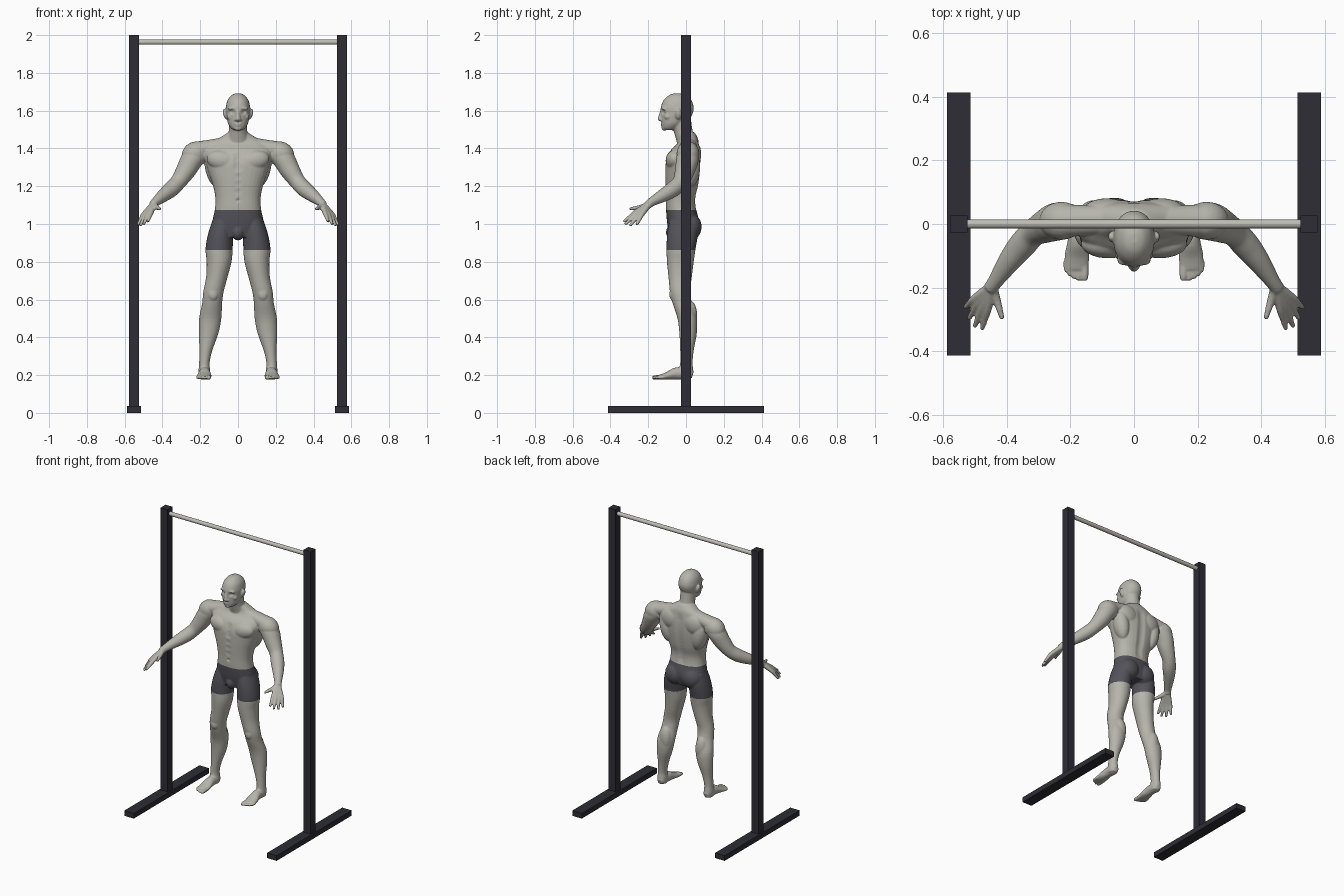
import bpy, bmesh, math
from mathutils import Vector, Matrix, kdtree

cube = bpy.data.objects.get("Cube")
if cube:
    bpy.data.objects.remove(cube, do_unlink=True)


def material(name, rgb):
    m = bpy.data.materials.new(name)
    m.use_nodes = True
    m.diffuse_color = (*rgb, 1)
    m.node_tree.nodes["Principled BSDF"].inputs["Base Color"].default_value = (*rgb, 1)
    return m


SKIN = material("pale skin", (0.47, 0.46, 0.41))
SHORTS = material("dark grey shorts", (0.085, 0.085, 0.1))
FRAME = material("black frame", (0.026, 0.026, 0.036))
STEEL = material("light steel", (0.52, 0.51, 0.46))
BOTH = (1, -1)


def add_object(name, bm, mat):
    bmesh.ops.recalc_face_normals(bm, faces=bm.faces)
    mesh = bpy.data.meshes.new(name)
    bm.to_mesh(mesh)
    bm.free()
    mesh.materials.append(mat)
    ob = bpy.data.objects.new(name, mesh)
    bpy.context.collection.objects.link(ob)
    return ob


def box(name, centre, size):
    bm = bmesh.new()
    bmesh.ops.create_cube(bm, size=1, matrix=Matrix.Translation(centre) @ Matrix.Diagonal((*size, 1)))
    return add_object(name, bm, FRAME)


def refine(rings, steps=4):
    """Catmull-Rom interpolation of the ring values."""
    pts = [rings[0]] + list(rings) + [rings[-1]]
    out = []
    for a, b, c, d in zip(pts, pts[1:], pts[2:], pts[3:]):
        for k in range(steps):
            t = k / steps
            out.append([0.5 * (2 * q + (r - p) * t + (2 * p - 5 * q + 4 * r - s) * t ** 2
                               + (3 * q - p - 3 * r + s) * t ** 3)
                        for p, q, r, s in zip(a, b, c, d)])
    return out + [list(rings[-1])]


def loft(bm, rings, sides=BOTH, level=True, power=2.0, n=24):
    """Skin rings of (x, y, z, rx, ry); level rings stay horizontal, others follow the path."""
    fine = refine(rings)
    for s in sides:
        loops = []
        for i, (x, y, z, rx, ry) in enumerate(fine):
            rot = Matrix.Identity(3)
            if not level:
                a, b = fine[max(i - 1, 0)], fine[min(i + 1, len(fine) - 1)]
                rot = (Vector(b[:3]) - Vector(a[:3])).to_track_quat('Z', 'Y').to_matrix()
            loop = []
            for k in range(n):
                c, d = math.cos(math.tau * k / n), math.sin(math.tau * k / n)
                px = math.copysign(abs(c) ** (2 / power), c) * rx
                py = math.copysign(abs(d) ** (2 / power), d) * ry
                p = rot @ Vector((px, py, 0)) + Vector((x, y, z))
                loop.append(bm.verts.new((p.x * s, p.y, p.z)))
            loops.append(loop)
        for a, b in zip(loops, loops[1:]):
            for k in range(n):
                bm.faces.new((a[k], a[(k + 1) % n], b[(k + 1) % n], b[k]))
        bm.faces.new(loops[0])
        bm.faces.new(loops[-1][::-1])


def ball(bm, centre, radii, sides=BOTH, turn=0):
    for s in sides:
        m = (Matrix.Translation((centre[0] * s, centre[1], centre[2]))
             @ Matrix.Rotation(turn * s, 4, 'Y') @ Matrix.Diagonal((*radii, 1)))
        bmesh.ops.create_icosphere(bm, subdivisions=3, radius=1, matrix=m)


# Pull-up frame
for side, s in (("left", 1), ("right", -1)):
    box(side + "_post", (0.55 * s, 0, 1.01), (0.054, 0.054, 1.98))
    box(side + "_base", (0.55 * s, 0, 0.018), (0.073, 0.826, 0.036))
bm = bmesh.new()
bmesh.ops.create_cone(bm, cap_ends=True, segments=20, radius1=0.014, radius2=0.014, depth=1.05,
                      matrix=Matrix.Translation((0, 0, 1.963)) @ Matrix.Rotation(math.pi / 2, 4, 'Y'))
bar = add_object("crossbar", bm, STEEL)
bar.data.shade_smooth()
bar.data.set_sharp_from_angle(angle=math.radians(40))

bm = bmesh.new()
MID = (1,)

# Torso
loft(bm, [(0, -.015, .93, .10, .07), (0, -.014, 1.0, .135, .085), (0, -.026, 1.08, .122, .08),
          (0, -.028, 1.14, .12, .079), (0, -.022, 1.2, .132, .087), (0, -.018, 1.27, .155, .092),
          (0, -.015, 1.33, .172, .092), (0, -.005, 1.385, .18, .08), (0, .01, 1.425, .16, .058),
          (0, .012, 1.455, .1, .05), (0, .0, 1.485, .052, .046)], MID, power=2.3, n=32)
ball(bm, (.08, -.062, 1.335), (.088, .046, .055), turn=-.2)
ball(bm, (.125, .02, 1.3), (.05, .055, .11), turn=.2)
ball(bm, (.085, .035, 1.37), (.08, .046, .075))
ball(bm, (.062, .026, .985), (.07, .057, .07))
ball(bm, (0, -.07, .955), (.035, .036, .042), MID)
# Collar, shoulders
loft(bm, [(.03, .012, 1.435, .04, .035), (.12, .012, 1.415, .045, .036),
          (.21, .01, 1.39, .052, .048)], level=False)
ball(bm, (.228, .01, 1.373), (.072, .06, .062), turn=.5)

# Neck and head
loft(bm, [(0, .01, 1.42, .07, .055), (0, -.012, 1.48, .05, .05), (0, -.03, 1.56, .05, .056)], MID)
loft(bm, [(0, -.045, 1.692, .012, .016), (0, -.045, 1.682, .034, .045), (0, -.045, 1.656, .055, .073),
          (0, -.046, 1.62, .064, .087), (0, -.048, 1.59, .064, .085), (0, -.055, 1.56, .06, .076),
          (0, -.07, 1.53, .052, .059), (0, -.085, 1.506, .036, .041),
          (0, -.088, 1.497, .022, .026)], MID, power=2.15, n=32)
loft(bm, [(0, -.124, 1.61, .009, .01), (0, -.132, 1.58, .01, .011), (0, -.138, 1.555, .014, .012),
          (0, -.132, 1.545, .012, .01)], MID)
ball(bm, (.012, -.13, 1.552), (.009, .01, .008))
ball(bm, (.028, -.113, 1.613), (.026, .018, .01), turn=.15)
ball(bm, (.04, -.095, 1.568), (.02, .02, .018))
ball(bm, (0, -.124, 1.531), (.022, .011, .006), MID)
ball(bm, (0, -.122, 1.521), (.019, .011, .006), MID)
ball(bm, (0, -.116, 1.506), (.02, .014, .013), MID)
ball(bm, (.068, -.04, 1.582), (.011, .018, .029), turn=.25)

# Arms
loft(bm, [(.19, .012, 1.385, .05, .05), (.24, .008, 1.345, .06, .058), (.275, -.006, 1.285, .053, .053),
          (.315, -.028, 1.225, .043, .043), (.35, -.065, 1.187, .043, .042), (.39, -.115, 1.155, .036, .036),
          (.435, -.18, 1.118, .024, .024), (.45, -.202, 1.1, .023, .023)], level=False)

# Hands: each finger runs from the wrist through its knuckle to the tip
for knuckle, tip in (((.458, -.262, 1.066), (.477, -.33, 1.012)), ((.473, -.257, 1.059), (.5, -.322, .998)),
                     ((.487, -.246, 1.053), (.518, -.297, .99)), ((.499, -.233, 1.051), (.53, -.262, .995)),
                     ((.432, -.235, 1.09), (.413, -.298, 1.08))):
    k, t = Vector(knuckle), Vector(tip)
    loft(bm, [(.446, -.195, 1.105, .017, .017), (*k, .0135, .0135),
              (*k.lerp(t, .55), .0105, .0105), (*t, .0075, .0075)], level=False, n=12)

# Legs
loft(bm, [(.08, -.012, 1.02, .055, .075), (.092, -.018, .95, .066, .082), (.1, -.026, .87, .072, .077),
          (.1, -.03, .8, .066, .071), (.112, -.031, .72, .057, .062), (.13, -.032, .64, .054, .053),
          (.137, -.02, .58, .053, .051), (.147, .006, .5, .059, .051), (.156, .011, .42, .052, .046),
          (.17, .005, .33, .034, .036), (.178, .002, .265, .028, .033), (.178, .002, .22, .031, .037),
          (.178, .002, .185, .028, .03)])
ball(bm, (.132, -.07, .628), (.027, .018, .034))
ball(bm, (.137, .022, .51), (.042, .038, .085))
# Feet and toes
loft(bm, [(.177, .034, .2, .018, .019), (.177, .008, .208, .03, .031), (.177, -.05, .209, .031, .032),
          (.179, -.1, .196, .039, .02), (.18, -.142, .189, .036, .012)], level=False)
for x, tip, r in ((.155, -.178, .0125), (.174, -.178, .009), (.188, -.171, .009),
                  (.201, -.163, .0085), (.213, -.151, .0085)):
    loft(bm, [(x, -.115, .19, r, r), (x, tip + .02, .188, r, r), (x, tip, .186, r * .8, r * .8)],
         level=False, n=12)

# Fuse into one skin
body = add_object("athlete_body", bm, SKIN)
body.data.materials.append(SHORTS)
fuse = body.modifiers.new("fuse", 'REMESH')
fuse.mode, fuse.voxel_size = 'VOXEL', 0.0045
soft = body.modifiers.new("soften", 'SMOOTH')
soft.factor, soft.iterations = 0.5, 4
bpy.context.view_layer.update()
evaluated = body.evaluated_get(bpy.context.evaluated_depsgraph_get())
mesh = bpy.data.meshes.new_from_object(evaluated)
body.modifiers.clear()
body.data = mesh
mesh.name = "athlete_body"

tree = kdtree.KDTree(len(mesh.vertices))
for v in mesh.vertices:
    tree.insert(v.co, v.index)
tree.balance()


def brush(centre, radius, depth, sides=MID):
    """Push the skin along y with a soft falloff."""
    for s in sides:
        for _, i, d in tree.find_range((centre[0] * s, centre[1], centre[2]), radius):
            mesh.vertices[i].co.y += depth * (1 - (d / radius) ** 2) ** 2


# Sculpted grooves: eyes, mouth, chest, navel, spine
brush((.029, -.122, 1.594), .021, .011, BOTH)
brush((.029, -.115, 1.593), .01, -.004, BOTH)
brush((0, -.128, 1.486), .02, .004)
for z in (1.30, 1.33, 1.36):
    brush((0, -.105, z), .032, .006)
for z in (1.17, 1.21, 1.25):
    brush((0, -.108, z), .025, .003)
brush((0, -.108, 1.125), .014, .008)
for i in range(13):
    brush((0, .065, 1.1 + i * .025), .04, -.005)

# Shorts: dark band round the hips and thighs
mesh.shade_smooth()
for p in mesh.polygons:
    x, y, z = p.center
    p.material_index = int(abs(x) < .3 and .86 < z < 1.072)
